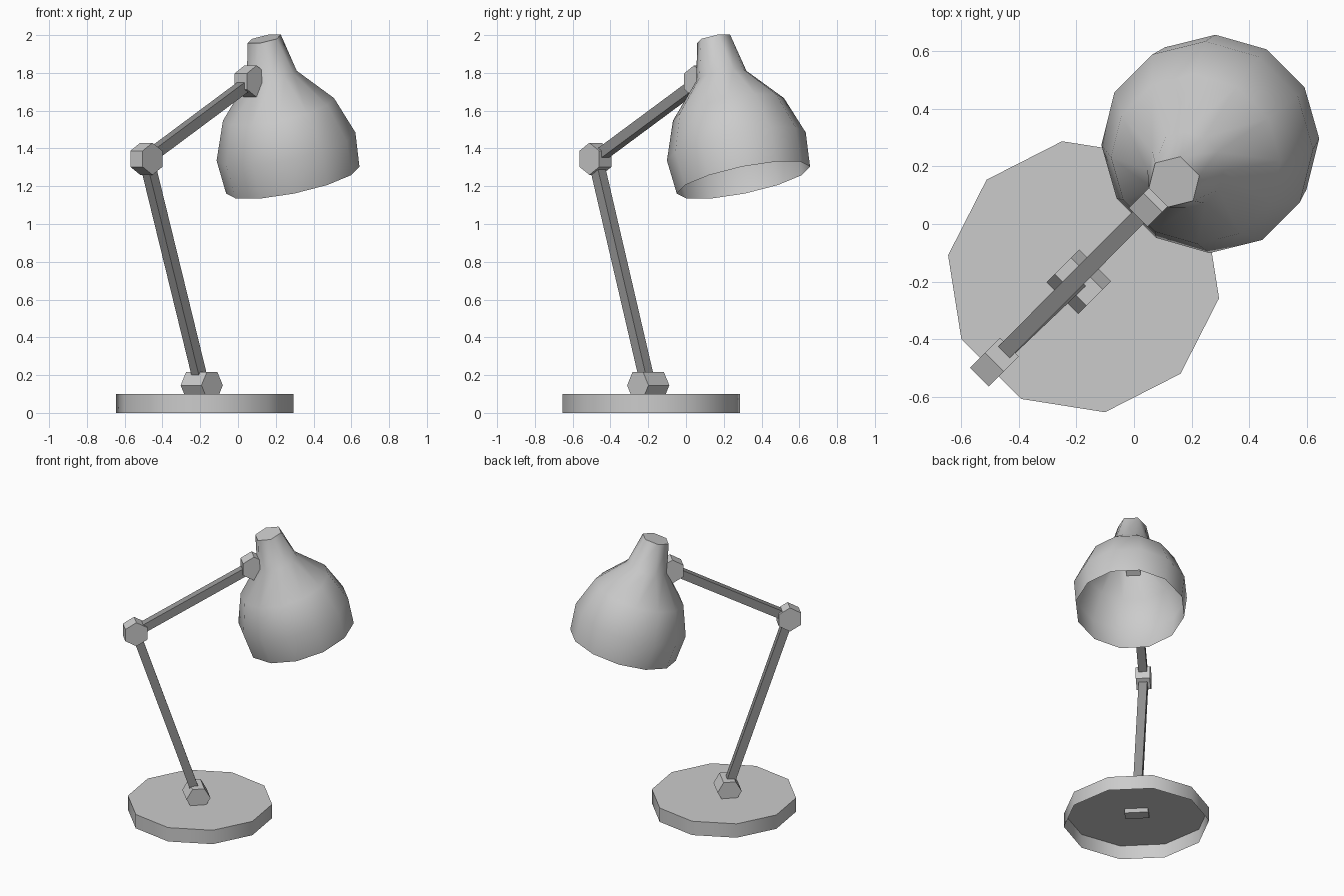
import bpy, bmesh, math
from mathutils import Vector

if "Cube" in bpy.data.objects:
    bpy.data.objects.remove(bpy.data.objects["Cube"])

# directions: U runs along the lamp's diagonal, V across it
U = Vector((1, 1, 0)).normalized()
V = Vector((1, -1, 0)).normalized()
Z = Vector((0, 0, 1))


def material(name, value):
    m = bpy.data.materials.new(name)
    m.diffuse_color = (value, value, value, 1)
    m.use_nodes = True
    m.node_tree.nodes["Principled BSDF"].inputs["Base Color"].default_value = m.diffuse_color
    return m


LIGHT = material("light_grey", 0.6)
DARK = material("dark_grey", 0.3)


def ring(bm, centre, a, b, r, n, start):
    """Regular polygon of vertices in the plane of a and b."""
    verts = []
    for i in range(n):
        t = math.radians(start) + 2 * math.pi * i / n
        verts.append(bm.verts.new(centre + a * (r * math.cos(t)) + b * (r * math.sin(t))))
    return verts


def bridge(bm, lo, hi):
    n = len(lo)
    for i in range(n):
        j = (i + 1) % n
        bm.faces.new((lo[i], lo[j], hi[j], hi[i]))


def finish(bm, name, mat, smooth=None):
    me = bpy.data.meshes.new(name)
    bm.to_mesh(me)
    bm.free()
    me.materials.append(mat)
    ob = bpy.data.objects.new(name, me)
    bpy.context.collection.objects.link(ob)
    if smooth:
        bpy.ops.object.select_all(action='DESELECT')
        ob.select_set(True)
        bpy.context.view_layer.objects.active = ob
        bpy.ops.object.shade_smooth_by_angle(angle=math.radians(smooth))
    return ob


def prism(name, mat, p, q, a, r, n, start):
    """Closed n-sided bar from p to q; a is the zero-angle direction."""
    bm = bmesh.new()
    b = (q - p).normalized().cross(a).normalized()
    lo, hi = ring(bm, p, a, b, r, n, start), ring(bm, q, a, b, r, n, start)
    bridge(bm, lo, hi)
    bm.faces.new(lo[::-1])
    bm.faces.new(hi)
    bmesh.ops.recalc_face_normals(bm, faces=bm.faces)
    return finish(bm, name, mat)


# base: ten-sided disc, open underneath
X, Y = Vector((1, 0, 0)), Vector((0, 1, 0))
bm = bmesh.new()
c = Vector((-0.175, -0.183, 0))
lo = ring(bm, c, X, Y, 0.476, 10, 135)
hi = ring(bm, c + Z * 0.1, X, Y, 0.476, 10, 135)
bridge(bm, lo, hi)
bm.faces.new(hi)
finish(bm, "base", LIGHT, 40)

# hexagonal joints
foot = Vector((-0.192, -0.2, 0.146))
elbow = Vector((-0.485, -0.479, 1.345))
wrist = Vector((0.066, 0.074, 1.755))
for name, c, a, r, half in (("base_joint", foot, U, 0.08, 0.078),
                            ("elbow_joint", elbow, Z, 0.085, 0.046),
                            ("shade_joint", wrist, Z, 0.084, 0.046)):
    prism(name, LIGHT, c - V * half, c + V * half, a, r, 6, 0)

# square arms
for name, p, q in (("lower_arm", foot, elbow), ("upper_arm", elbow, wrist)):
    side = (q - p).cross(Z).normalized()
    prism(name, DARK, p, q, side, 0.057 / math.sqrt(2), 4, 45)

# shade: twelve-sided tilted bell, open at the rim, six-sided cap
rim = Vector((0.29, 0.304, 1.2325))
top = Vector((0.139, 0.146, 1.98))
axis = (top - rim).normalized()
side = -V
front = side.cross(axis).normalized()
profile = [(0, 0.36), (0.185, 0.375), (0.39, 0.30), (0.575, 0.135)]
bm = bmesh.new()
rings = [ring(bm, rim + axis * s, front, side, r, 12, 15) for s, r in profile]
for lo, hi in zip(rings, rings[1:]):
    bridge(bm, lo, hi)
cap = ring(bm, top, front, side, 0.093, 6, 30)
last = rings[-1]
for i in range(6):
    bm.faces.new((last[2 * i], last[2 * i + 1], cap[i]))
    bm.faces.new((last[2 * i + 1], last[(2 * i + 2) % 12], cap[(i + 1) % 6], cap[i]))
bm.faces.new(cap)
# keep the normals facing outwards
bm.normal_update()
if sum(f.normal.dot(f.calc_center_median() - (rim + top) / 2) for f in bm.faces) < 0:
    bmesh.ops.reverse_faces(bm, faces=bm.faces)
finish(bm, "shade", LIGHT, 62)
